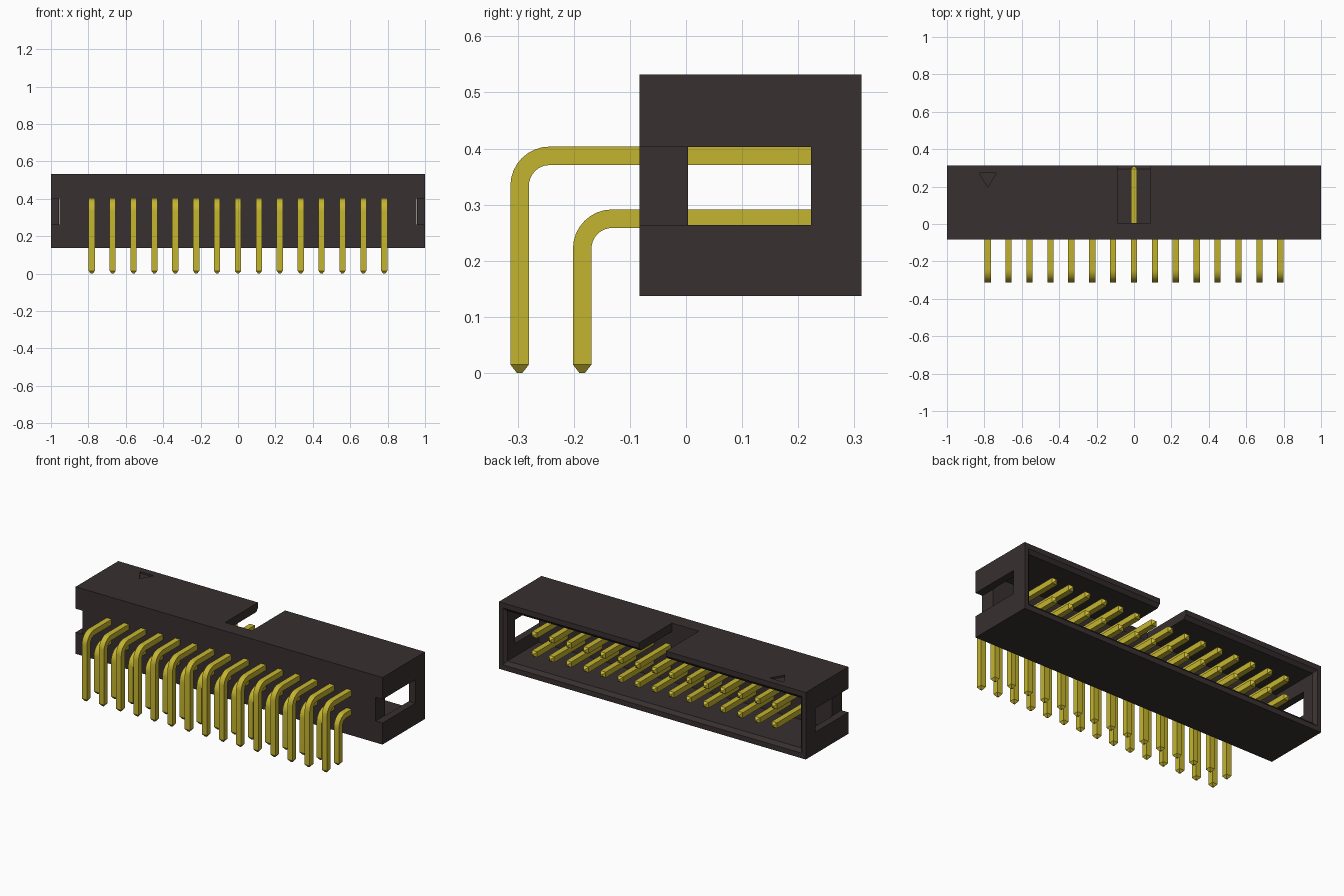
import bpy, bmesh, math
from mathutils import Vector

cube = bpy.data.objects.get("Cube")
if cube:
    bpy.data.objects.remove(cube, do_unlink=True)

COLUMNS, PITCH = 15, 0.1117
FRONT, BACK, FLOOR = -0.083, 0.313, 0.004   # housing depth and socket floor
BOTTOM, TOP = 0.137, 0.532
MID_Z = (BOTTOM + TOP) / 2


def material(name, rgb):
    m = bpy.data.materials.new(name)
    m.use_nodes = True
    m.diffuse_color = (*rgb, 1)
    m.node_tree.nodes["Principled BSDF"].inputs["Base Color"].default_value = (*rgb, 1)
    return m


black = material("black plastic", (0.040, 0.029, 0.030))
gold = material("gold pin", (0.55, 0.455, 0.028))


def loft(name, rings, mat):
    """Closed solid through rings that have equal point counts."""
    bm = bmesh.new()
    loops = [[bm.verts.new(p) for p in ring] for ring in rings]
    n = len(loops[0])
    for a, b in zip(loops, loops[1:]):
        for i in range(n):
            j = (i + 1) % n
            bm.faces.new((a[i], a[j], b[j], b[i]))
    bm.faces.new(loops[0])
    bm.faces.new(loops[-1])
    bmesh.ops.recalc_face_normals(bm, faces=bm.faces)
    mesh = bpy.data.meshes.new(name)
    bm.to_mesh(mesh)
    bm.free()
    mesh.materials.append(mat)
    ob = bpy.data.objects.new(name, mesh)
    bpy.context.collection.objects.link(ob)
    return ob


def rect(y, hx, hz):
    return [(-hx, y, MID_Z - hz), (hx, y, MID_Z - hz), (hx, y, MID_Z + hz), (-hx, y, MID_Z + hz)]


def box(name, x0, x1, y0, y1, z0, z1, mat):
    return loft(name, [[(x0, y, z0), (x1, y, z0), (x1, y, z1), (x0, y, z1)] for y in (y0, y1)], mat)


def cut(target, cutter):
    mod = target.modifiers.new("cut", "BOOLEAN")
    mod.operation, mod.solver, mod.object = "DIFFERENCE", "EXACT", cutter
    bpy.context.view_layer.objects.active = target
    bpy.ops.object.modifier_apply(modifier=mod.name)
    bpy.data.objects.remove(cutter, do_unlink=True)


# Housing with a socket open at the back and a chamfered mouth
housing = box("housing", -1, 1, FRONT, BACK, BOTTOM, TOP, black)
half = (TOP - BOTTOM) / 2
cut(housing, loft("socket_cutter", [
    rect(FLOOR, 0.957, half - 0.05),
    rect(BACK - 0.018, 0.957, half - 0.05),
    rect(BACK, 0.975, half - 0.03),
    rect(BACK + 0.1, 0.975, half - 0.03)], black))

# Key slot in the top wall
cut(housing, box("key_cutter", -0.088, 0.088, FLOOR + 0.001, BACK + 0.1, MID_Z, TOP + 0.1, black))

# Latch channels in both ends, opening into the socket
for side in (-1, 1):
    x0, x1 = sorted((side * 0.955, side * 1.1))
    cut(housing, box("latch_cutter", x0, x1, FRONT - 0.1, 0.223, 0.264, 0.403, black))

# Engraved triangle marking the first pin
mark = [(-0.827, 0.272), (-0.737, 0.272), (-0.782, 0.197)]
cut(housing, loft("mark_cutter", [[(x, y, z) for x, y in mark] for z in (TOP - 0.01, TOP + 0.05)], black))


def pin_row(name, y, z):
    """Row of bent square pins with pointed ends."""
    w, r, steps = 0.0165, 0.0535, 8
    up, along = Vector((0, 0, 1)), Vector((0, 1, 0))
    path = [(Vector((0, y, 0)), up, 0.3), (Vector((0, y, 0.015)), up, 1)]
    centre = Vector((0, y + r, z - r))
    for i in range(steps + 1):
        a = math.pi / 2 * i / steps
        path.append((centre + r * (up * math.sin(a) - along * math.cos(a)),
                     up * math.cos(a) + along * math.sin(a), 1))
    path += [(Vector((0, 0.293, z)), along, 1), (Vector((0, 0.308, z)), along, 0.3)]
    rings = []
    for p, d, s in path:
        side = Vector((w * s, 0, 0))
        out = d.cross(Vector((1, 0, 0))) * w * s
        rings.append([p - side - out, p + side - out, p + side + out, p - side + out])
    row = loft(name, rings, gold)
    row.location.x = -PITCH * (COLUMNS - 1) / 2
    arr = row.modifiers.new("columns", "ARRAY")
    arr.count = COLUMNS
    arr.use_relative_offset = False
    arr.use_constant_offset = True
    arr.constant_offset_displace = (PITCH, 0, 0)
    bpy.context.view_layer.objects.active = row
    bpy.ops.object.modifier_apply(modifier=arr.name)
    bpy.ops.object.select_all(action="DESELECT")
    row.select_set(True)
    bpy.ops.object.shade_smooth_by_angle(angle=math.radians(25))


pin_row("upper_pins", -0.2965, 0.387)
pin_row("lower_pins", -0.185, 0.275)
